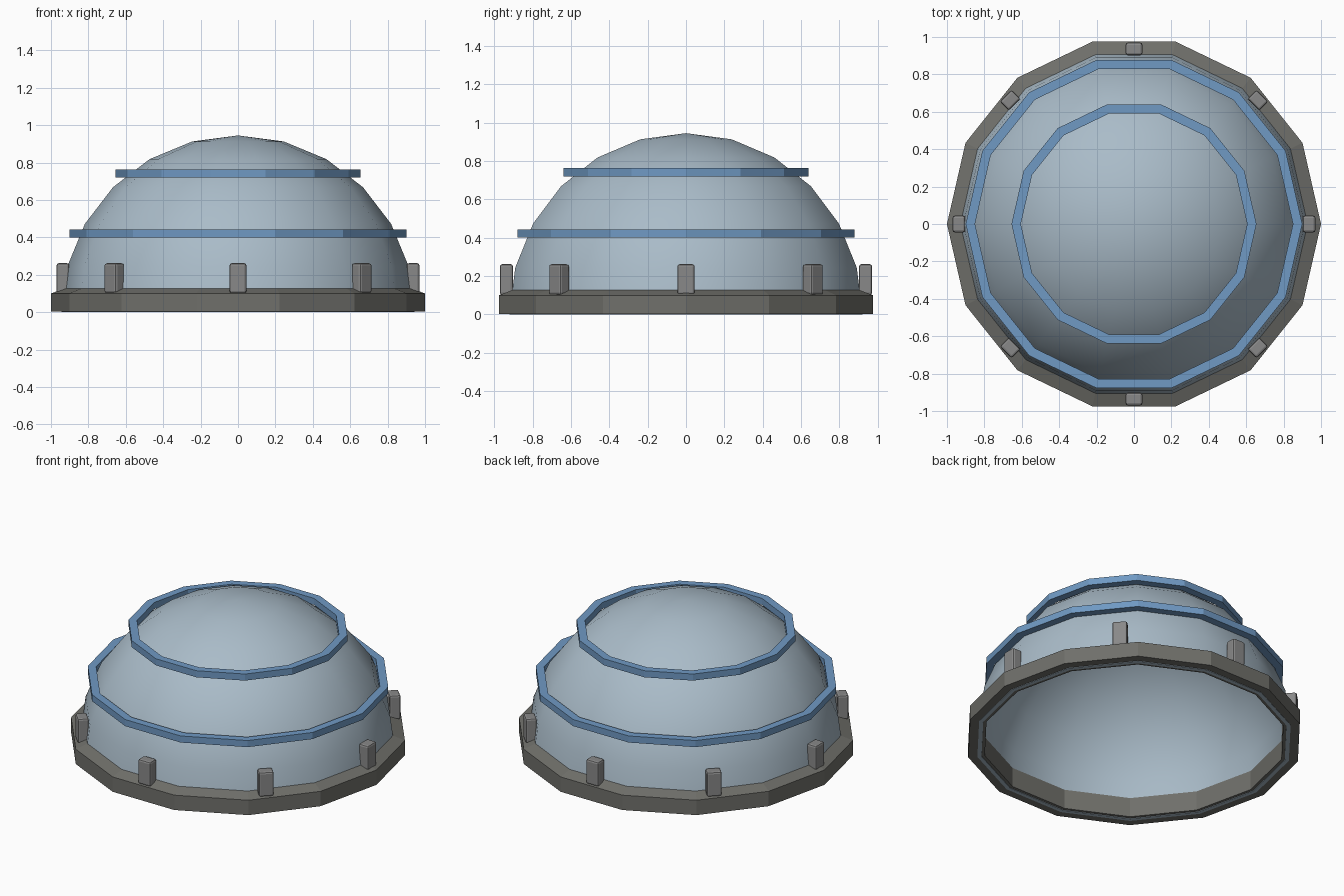
import bpy, bmesh, math
from mathutils import Matrix

if "Cube" in bpy.data.objects:
    bpy.data.objects.remove(bpy.data.objects["Cube"])

SIDES = 14


def material(name, rgb):
    m = bpy.data.materials.new(name)
    m.diffuse_color = (*rgb, 1)
    m.use_nodes = True
    m.node_tree.nodes["Principled BSDF"].inputs["Base Color"].default_value = m.diffuse_color
    return m


def finish(name, bm, mat):
    bmesh.ops.remove_doubles(bm, verts=bm.verts, dist=1e-5)
    bmesh.ops.recalc_face_normals(bm, faces=bm.faces)
    me = bpy.data.meshes.new(name)
    bm.to_mesh(me)
    bm.free()
    ob = bpy.data.objects.new(name, me)
    bpy.context.collection.objects.link(ob)
    me.materials.append(mat)
    return ob


def lathe(name, profile, mat):
    """Revolve a closed (radius, z) profile into a 14-sided ring or shell."""
    bm = bmesh.new()
    rings = []
    for i in range(SIDES):
        a = math.tau * i / SIDES
        rings.append([bm.verts.new((r * math.cos(a), r * math.sin(a), z)) for r, z in profile])
    n = len(profile)
    for i in range(SIDES):
        p, q = rings[i], rings[(i + 1) % SIDES]
        for j in range(n):
            k = (j + 1) % n
            if profile[j][0] == 0 and profile[k][0] == 0:
                continue
            if profile[j][0] == 0:
                bm.faces.new((p[j], q[k], p[k]))
            elif profile[k][0] == 0:
                bm.faces.new((p[j], q[j], p[k]))
            else:
                bm.faces.new((p[j], q[j], q[k], p[k]))
    return finish(name, bm, mat)


def arc(radius):
    pts = [(radius * math.cos(math.radians(15 * i)), radius * math.sin(math.radians(15 * i)))
           for i in range(6)]
    return pts + [(0, radius)]


glass = material("pale_blue", (0.40, 0.50, 0.58))
blue = material("band_blue", (0.16, 0.32, 0.55))
dark = material("dark_grey", (0.16, 0.16, 0.145))
grey = material("mid_grey", (0.25, 0.25, 0.25))

# Hollow dome shell
dome = lathe("dome_shell", arc(0.945) + arc(0.92)[::-1], glass)
bpy.context.view_layer.objects.active = dome
dome.select_set(True)
bpy.ops.object.shade_smooth_by_angle(angle=math.radians(32))
dome.select_set(False)

# Base ring with sloped top
lathe("base_ring", [(0.90, 0.003), (1, 0.003), (1, 0.10), (0.92, 0.13), (0.90, 0.13)], dark)

# Bands around the dome
for name, r, z in (("lower_band", 0.90, 0.40), ("upper_band", 0.655, 0.72)):
    lathe(name, [(r - 0.05, z), (r, z), (r, z + 0.043), (r - 0.05, z + 0.043)], blue)

# Eight bevelled lugs standing on the base ring
for i in range(8):
    bm = bmesh.new()
    bmesh.ops.create_cube(bm, size=1, matrix=Matrix.Diagonal((0.068, 0.09, 0.16, 1)))
    bmesh.ops.bevel(bm, geom=bm.edges[:], offset=0.012, segments=2, profile=0.5, affect='EDGES')
    bm.transform(Matrix.Rotation(math.tau * i / 8, 4, 'Z') @ Matrix.Translation((0.936, 0, 0.182)))
    finish(f"lug_{i + 1}", bm, grey)
